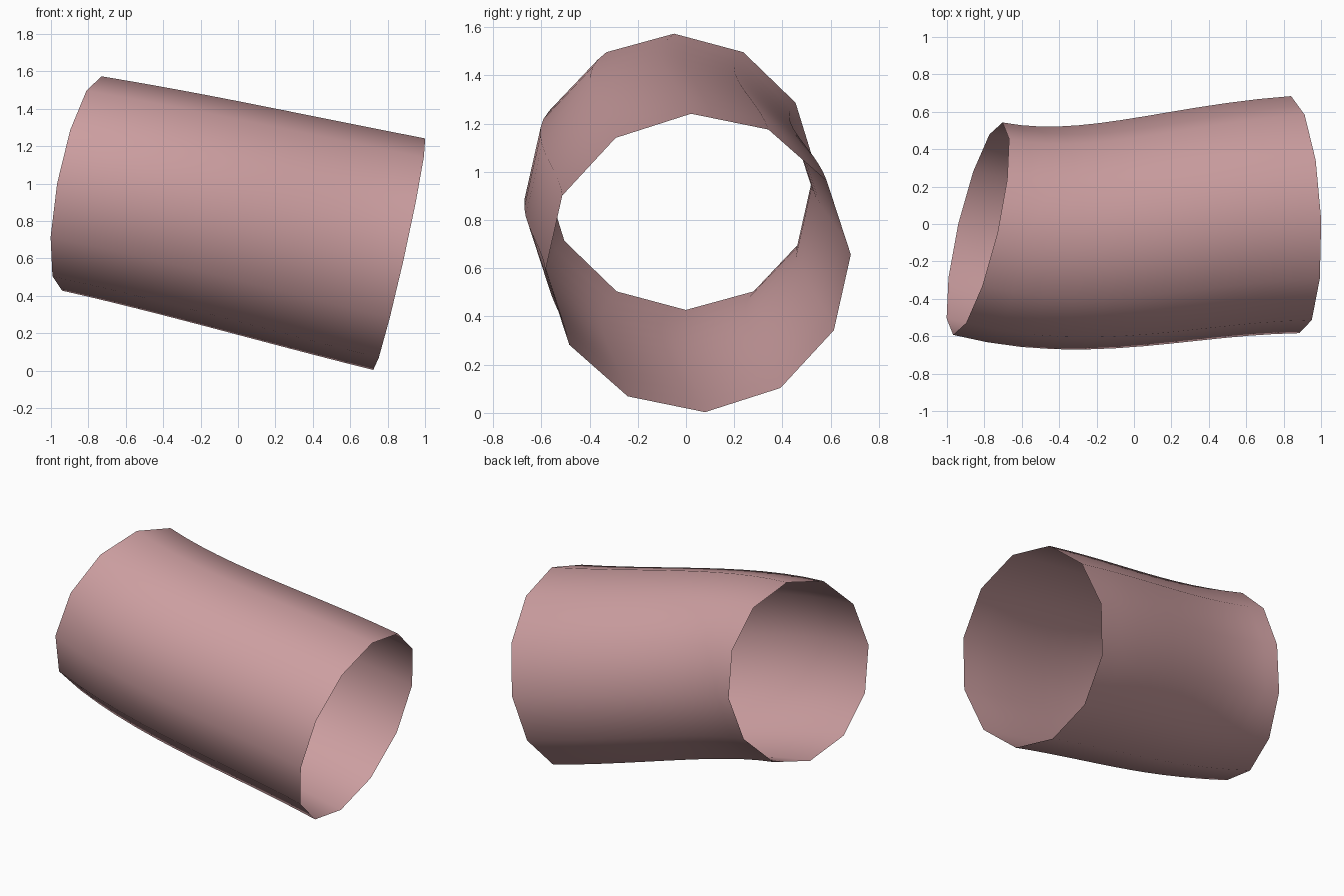
import bpy
from mathutils import Vector

cube = bpy.data.objects.get("Cube")
if cube:
    bpy.data.objects.remove(cube, do_unlink=True)

# Dusty pink material
pink = bpy.data.materials.new("dusty_pink")
pink.use_nodes = True
color = (0.6, 0.34, 0.35, 1)
pink.diffuse_color = color
pink.node_tree.nodes["Principled BSDF"].inputs["Base Color"].default_value = color

# Gently bent centreline: position, direction, handle length, tube radius
ends = [
    (Vector((-0.835, -0.025, 1.0)), Vector((0.958, -0.223, -0.185)), 0.6, 0.583),
    (Vector((0.862, 0.05, 0.622)), Vector((0.976, 0.046, -0.217)), 0.65, 0.635),
]
curve = bpy.data.curves.new("tube", "CURVE")
curve.dimensions = "3D"
curve.resolution_u = 12
spline = curve.splines.new("BEZIER")
spline.bezier_points.add(1)
for point, (co, direction, reach, radius) in zip(spline.bezier_points, ends):
    point.handle_left_type = point.handle_right_type = "FREE"
    point.co = co
    point.handle_left = co - direction * reach
    point.handle_right = co + direction * reach
    point.radius = radius

# Open twelve-sided tube swept along the centreline
curve.fill_mode = "FULL"
curve.bevel_depth = 1
curve.bevel_resolution = 4
curve.use_fill_caps = False
curve.materials.append(pink)
tube = bpy.data.objects.new("tube", curve)
bpy.context.collection.objects.link(tube)

# Turn it into a smooth-shaded mesh
bpy.ops.object.select_all(action="DESELECT")
tube.select_set(True)
bpy.context.view_layer.objects.active = tube
bpy.ops.object.convert(target="MESH")
bpy.ops.object.shade_smooth()
